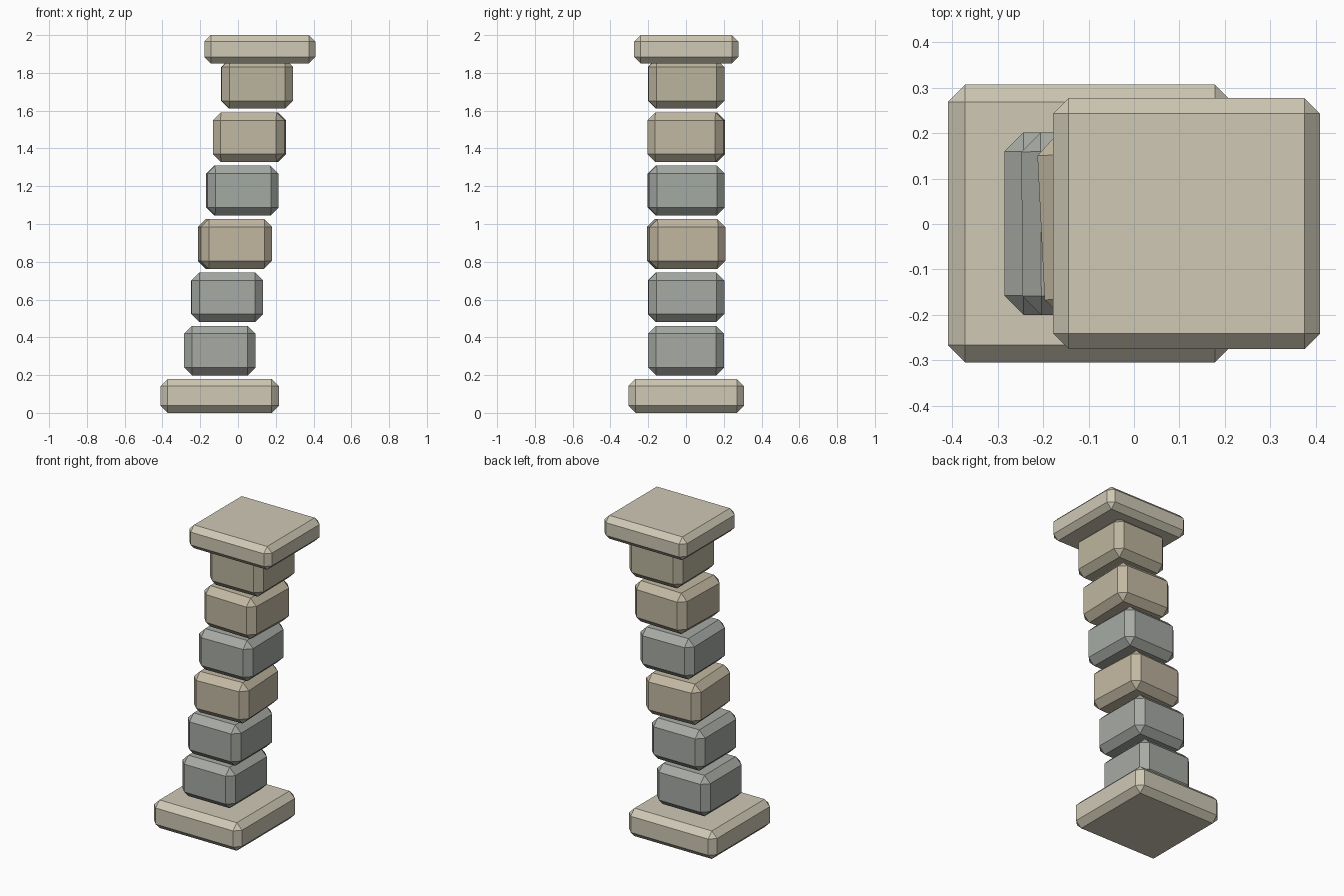
import bpy, math

if "Cube" in bpy.data.objects:
    bpy.data.objects.remove(bpy.data.objects["Cube"])


def material(name, rgb):
    m = bpy.data.materials.new(name)
    m.diffuse_color = (*rgb, 1)
    m.use_nodes = True
    m.node_tree.nodes["Principled BSDF"].inputs["Base Color"].default_value = m.diffuse_color
    return m


PALE = material("pale_stone", (0.62, 0.58, 0.46))
GREY = material("grey_stone", (0.38, 0.40, 0.37))
TAN = material("tan_stone", (0.54, 0.48, 0.36))
SAND = material("sand_stone", (0.50, 0.46, 0.34))


def slab(name, x, z0, size, bevel, mat, turn=0.0):
    """Chamfered stone standing on height z0."""
    bpy.ops.mesh.primitive_cube_add(size=1, location=(x, 0.001, z0 + size[2] / 2))
    ob = bpy.context.object
    ob.name = name
    ob.scale = size
    bpy.ops.object.transform_apply(location=False, rotation=False, scale=True)
    ob.rotation_euler.z = turn
    mod = ob.modifiers.new("chamfer", "BEVEL")
    mod.width = bevel
    mod.segments = 1
    ob.data.materials.append(mat)
    return ob


# foot and cap slabs
slab("base_slab", -0.097, 0.0, (0.626, 0.612, 0.18), 0.038, PALE)
slab("cap_slab", 0.116, 1.85, (0.588, 0.552, 0.15), 0.034, PALE)

# leaning stack of shaft blocks: centre x, turn, stone
blocks = [
    (-0.096, 0.0, GREY),
    (-0.058, 0.005, GREY),
    (-0.016, 0.05, TAN),
    (0.023, 0.02, GREY),
    (0.061, -0.03, TAN),
    (0.101, 0.01, SAND),
]
for i, (x, turn, mat) in enumerate(blocks):
    slab(f"shaft_block_{i + 1}", x, 0.198 + 0.2825 * i,
         (0.378, 0.402, 0.263), 0.042, mat, turn)
